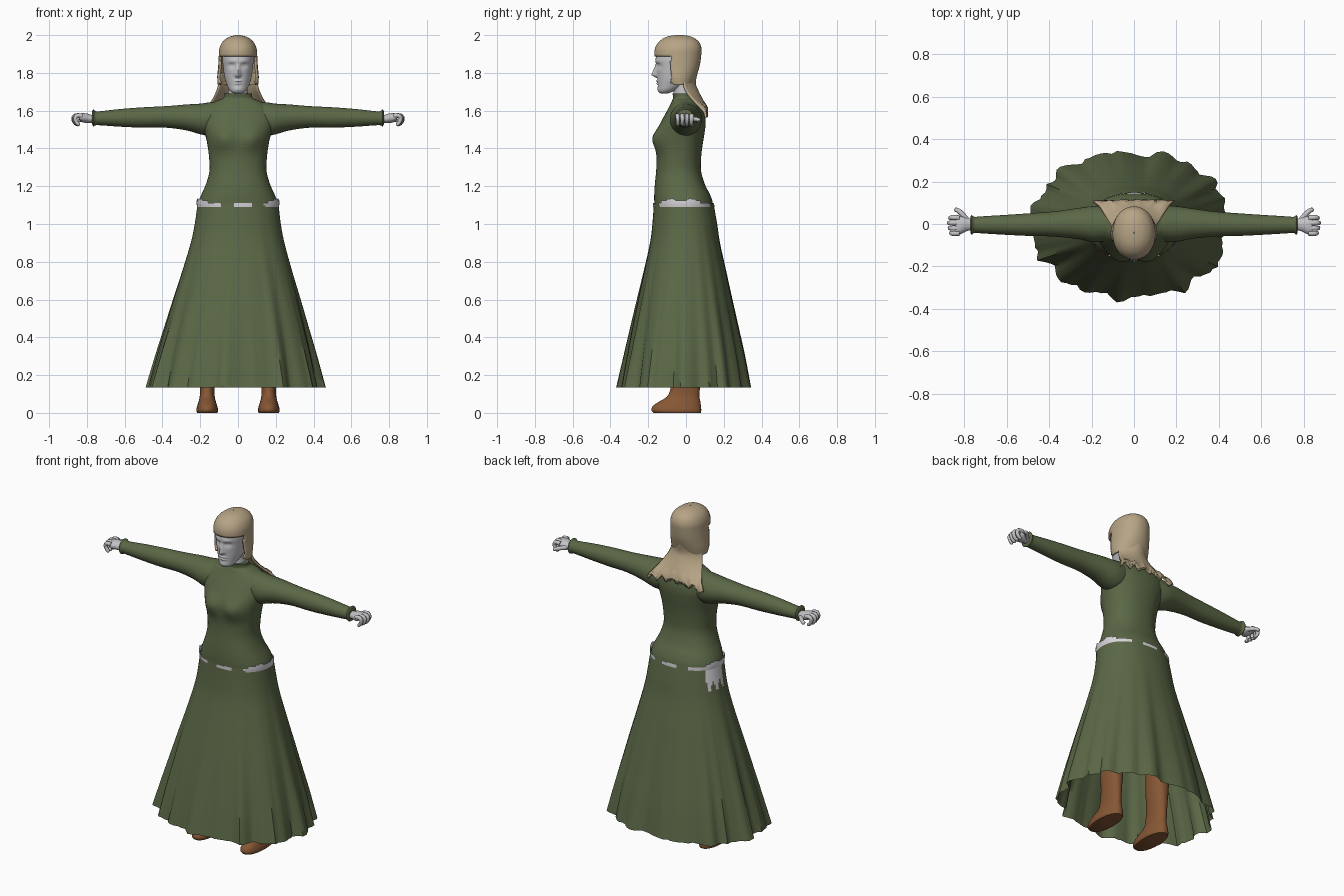
import bpy, bmesh, math, random
from math import sin, cos, pi, exp

if "Cube" in bpy.data.objects:
    bpy.data.objects.remove(bpy.data.objects["Cube"])

random.seed(4)


def material(name, rgb):
    m = bpy.data.materials.new(name)
    m.diffuse_color = (*rgb, 1)
    m.use_nodes = True
    m.node_tree.nodes["Principled BSDF"].inputs["Base Color"].default_value = m.diffuse_color
    return m


GREEN = material("olive cloth", (0.105, 0.138, 0.062))
HAIR = material("sandy hair", (0.47, 0.37, 0.235))
SKIN = material("pale grey skin", (0.55, 0.55, 0.57))
WHITE = material("white linen", (0.68, 0.66, 0.69))
LEATHER = material("brown leather", (0.24, 0.095, 0.035))


def finish(ob, mats, angle=50):
    for m in mats:
        ob.data.materials.append(m)
    bpy.ops.object.select_all(action='DESELECT')
    ob.select_set(True)
    bpy.context.view_layer.objects.active = ob
    bpy.ops.object.shade_smooth_by_angle(angle=math.radians(angle))


def from_bmesh(name, bm, mats, angle=50):
    bmesh.ops.recalc_face_normals(bm, faces=bm.faces)
    me = bpy.data.meshes.new(name)
    bm.to_mesh(me)
    bm.free()
    ob = bpy.data.objects.new(name, me)
    bpy.context.collection.objects.link(ob)
    finish(ob, mats, angle)
    return ob


def spline(rings, sub):
    """Catmull-Rom refinement of a list of equal-length tuples."""
    out = []
    last = len(rings) - 1
    for i in range(last):
        p0, p1, p2, p3 = rings[max(i - 1, 0)], rings[i], rings[i + 1], rings[min(i + 2, last)]
        for k in range(sub):
            t = k / sub
            out.append([0.5 * (2 * b + (c - a) * t + (2 * a - 5 * b + 4 * c - d) * t * t
                               + (3 * b - a - 3 * c + d) * t ** 3)
                        for a, b, c, d in zip(p0, p1, p2, p3)])
    return out + [list(rings[last])]


def loft(name, rings, mats, n=32, sub=4, power=2.0, along_x=0, cx=0, caps=True,
         shape=None, keep=None, paint=None, angle=50):
    """Rings are (height, half width, front, back); along_x = +-1 makes a
    sideways limb whose rings are (x, z centre, z radius, y centre, y radius)."""
    bm = bmesh.new()
    rows = []
    for r in spline(rings, sub):
        row = []
        for i in range(n):
            a = 2 * pi * i / n
            c, s = [math.copysign(abs(v) ** (2 / power), v) for v in (cos(a), sin(a))]
            if along_x:
                p = (along_x * r[0], r[3] + r[4] * c, r[1] + r[2] * s)
            else:
                p = (cx + r[1] * c, (r[2] + r[3]) / 2 + (r[3] - r[2]) / 2 * s, r[0])
            row.append(bm.verts.new(shape(*p, i) if shape else p))
        rows.append(row)
    for a, b in zip(rows, rows[1:]):
        for i in range(n):
            j = (i + 1) % n
            bm.faces.new((a[i], a[j], b[j], b[i]))
    if caps:
        bm.faces.new(rows[0])
        bm.faces.new(rows[-1])
    if keep:
        drop = [f for f in bm.faces if not keep(*f.calc_center_median())]
        bmesh.ops.delete(bm, geom=drop, context='FACES')
    if paint:
        for f in bm.faces:
            f.material_index = paint(*f.calc_center_median())
    return from_bmesh(name, bm, mats, angle)


def bump(u, v, cu, cv, su, sv):
    return exp(-((u - cu) / su) ** 2 - ((v - cv) / sv) ** 2)


# Bodice with bust and collar
def bust(x, y, z, i):
    if y < -0.03:
        y -= 0.026 * bump(abs(x), z, 0.075, 1.45, 0.06, 0.055)
    return x, y, z


loft("bodice", [(1.08, .212, -.166, .145), (1.12, .207, -.168, .14), (1.16, .192, -.168, .125),
                (1.21, .17, -.165, .10), (1.28, .151, -.158, .08), (1.35, .153, -.156, .08),
                (1.42, .162, -.16, .088), (1.48, .175, -.156, .098), (1.54, .19, -.132, .104),
                (1.60, .18, -.10, .095), (1.635, .145, -.082, .08), (1.655, .105, -.073, .06),
                (1.668, .078, -.068, .042), (1.69, .074, -.072, .04)],
     [GREEN], n=64, power=2.25, shape=bust)

# Pleated skirt, fold depth growing towards the hem
N = 112
jitter = [random.uniform(-1, 1) for _ in range(N)]


def pleats(x, y, z, i):
    t = max(0, (1.1 - z) / 0.96)
    a = 2 * pi * i / N
    f = 1 + t ** 1.6 * (.03 * sin(11 * a + 1) + .026 * sin(19 * a + 2) + .024 * jitter[i])
    return x * f - 0.014 * t, y * f, z


def linen_patch(x, y, z):
    a = math.degrees(math.atan2(y, x)) % 360
    return int(157 < a < 188 and z > 0.99 + 0.03 * sin(a * 0.5))


loft("skirt", [(1.108, .214, -.17, .146), (1.0, .228, -.178, .165), (.9, .248, -.19, .18),
               (.75, .29, -.222, .213), (.6, .335, -.255, .245), (.45, .378, -.286, .277),
               (.3, .42, -.315, .308), (.135, .462, -.345, .336)],
     [GREEN, WHITE], n=N, sub=6, power=2.2, caps=False, shape=pleats, paint=linen_patch)


# Linen showing in ragged strips at the waist seam
def ragged(x, y, z):
    if abs(x) > 0.155 and y < 0.08:
        return z < 1.128 + 0.006 * sin(60 * y)
    return z < 1.108 and sin(38 * x + 3 * y + 1) > -0.35


loft("waist_linen", [(1.09, .217, -.174, .15), (1.11, .219, -.175, .149), (1.136, .218, -.175, .146)],
     [WHITE], n=80, sub=4, power=2.2, caps=False, keep=ragged)

# Neck
loft("neck", [(1.60, .062, -.07, .04), (1.68, .054, -.066, .036), (1.72, .05, -.066, .034),
              (1.79, .05, -.07, .035)], [SKIN])


# Face, with nose, eye sockets, lips and chin pushed out of the profile
def features(x, y, z, i):
    if y < -0.07:
        if 1.77 < z < 1.85:
            ramp = (1.85 - z) / 0.062 if z > 1.788 else (z - 1.77) / 0.018
            y -= 0.03 * max(0, ramp) * exp(-(x / (0.008 + 0.006 * ramp)) ** 2)
        y += 0.013 * bump(abs(x), z, .033, 1.838, .018, .012)
        y -= 0.005 * bump(abs(x), z, .033, 1.835, .011, .006)
        y -= 0.005 * bump(abs(x), z, .033, 1.862, .026, .008)
        y -= 0.008 * bump(x, z, 0, 1.757, .02, .005)
        y -= 0.007 * bump(x, z, 0, 1.744, .018, .005)
        y += 0.004 * bump(x, z, 0, 1.7505, .02, .002)
        y -= 0.004 * bump(x, z, 0, 1.712, .02, .012)
    return x, y, z


loft("face", [(1.691, .018, -.132, -.095), (1.698, .034, -.143, -.075), (1.712, .047, -.148, -.045),
              (1.735, .058, -.149, -.01), (1.77, .07, -.152, .03), (1.82, .078, -.156, .055),
              (1.88, .082, -.16, .06), (1.93, .075, -.14, .055)],
     [SKIN], n=80, sub=8, power=2.1, shape=features, angle=70)

# Hair cap with a straight fringe and side locks framing the face
hair = loft("hair_cap", [(1.735, .107, -.115, .038), (1.78, .11, -.14, .055), (1.835, .105, -.155, .072),
                         (1.888, .102, -.167, .08), (1.93, .098, -.164, .082), (1.965, .081, -.143, .068),
                         (1.988, .052, -.11, .036), (1.998, .022, -.072, .0), (2.0, .003, -.045, -.04)],
            [HAIR], n=72, sub=4, power=2.1, caps=False,
            keep=lambda x, y, z: z > 1.888 or (y > -.08 and z > 1.742 - .25 * (y + .08)))
mod = hair.modifiers.new("thickness", 'SOLIDIFY')
mod.thickness = 0.012
mod.offset = -1

# Hair falling over the back, spreading to ragged ends
bm = bmesh.new()
cols = 32
rows = []
for zz, w, y, bend in spline([(1.80, .095, .055, .07), (1.745, .10, .046, .06), (1.70, .112, .062, .06),
                              (1.65, .138, .088, .045), (1.61, .168, .103, .014), (1.575, .19, .112, .006)], 4):
    low = max(0, (1.65 - zz) / 0.075)
    row = []
    for k in range(cols + 1):
        u = 2 * k / cols - 1
        rag = low * (0.012 * sin(17 * u) + 0.010 * random.uniform(-1, 1) + 0.018 * (1 - u * u))
        row.append(bm.verts.new((u * w, y - bend * u * u, zz + rag)))
    rows.append(row)
for a, b in zip(rows, rows[1:]):
    for k in range(cols):
        bm.faces.new((a[k], a[k + 1], b[k + 1], b[k]))
fall = from_bmesh("back_hair", bm, [HAIR])
mod = fall.modifiers.new("thickness", 'SOLIDIFY')
mod.thickness = 0.012
mod.offset = 0


# Bent finger as a tapered tube
def finger(name, pts, radius):
    cu = bpy.data.curves.new(name, 'CURVE')
    cu.dimensions = '3D'
    cu.bevel_depth = radius
    cu.bevel_resolution = 2
    cu.use_fill_caps = True
    sp = cu.splines.new('POLY')
    path = spline(pts, 3)
    sp.points.add(len(path) - 1)
    for k, (p, q) in enumerate(zip(sp.points, path)):
        p.co = (*q, 1)
        p.radius = 1 - 0.3 * k / len(path) if k < len(path) - 1 else 0.35
    ob = bpy.data.objects.new(name, cu)
    bpy.context.collection.objects.link(ob)
    bpy.ops.object.select_all(action='DESELECT')
    ob.select_set(True)
    bpy.context.view_layer.objects.active = ob
    bpy.ops.object.convert(target='MESH')
    ob = bpy.context.view_layer.objects.active
    ob.data.materials.clear()
    finish(ob, [SKIN])


for s, side in ((1, "left"), (-1, "right")):
    # Sleeve with flared cuff
    loft(side + "_sleeve", [(.08, 1.565, .085, .0, .075), (.15, 1.556, .088, .0, .084),
                            (.20, 1.556, .081, .0, .084), (.27, 1.564, .069, .002, .072),
                            (.38, 1.567, .057, .0, .059), (.50, 1.564, .054, -.003, .053),
                            (.62, 1.562, .047, -.004, .046), (.72, 1.56, .038, -.004, .04),
                            (.752, 1.56, .037, -.004, .038), (.766, 1.562, .045, -.004, .046),
                            (.772, 1.562, .034, -.004, .036)], [GREEN], along_x=s)
    # Palm
    loft(side + "_palm", [(.74, 1.557, .022, -.002, .027), (.775, 1.557, .021, -.002, .028),
                          (.80, 1.56, .025, -.003, .036), (.825, 1.563, .024, -.007, .044),
                          (.842, 1.567, .015, -.007, .042)], [SKIN], n=24, along_x=s)
    # Curled fingers and thumb
    for k in range(4):
        y = -.043 + .024 * k
        reach = (.862, .868, .872, .866)[k]
        finger(f"{side}_finger_{k + 1}", [(s * .825, y, 1.572), (s * (reach - .012), y * 1.05, 1.574),
                                          (s * reach, y, 1.556), (s * (reach - .012), y, 1.532),
                                          (s * .838, y, 1.524)], 0.0125)
    finger(side + "_thumb", [(s * .79, .022, 1.555), (s * .812, .048, 1.555),
                             (s * .83, .064, 1.552), (s * .846, .068, 1.545)], 0.0135)
    # Boot
    loft(side + "_boot", [(0, .054, -.172, .078), (.014, .058, -.183, .081), (.036, .053, -.176, .079),
                          (.06, .046, -.142, .076), (.085, .04, -.102, .071), (.125, .038, -.083, .073),
                          (.2, .043, -.072, .074), (.3, .052, -.07, .078), (.42, .056, -.068, .08)],
         [LEATHER], cx=s * 0.163, power=2.2)
